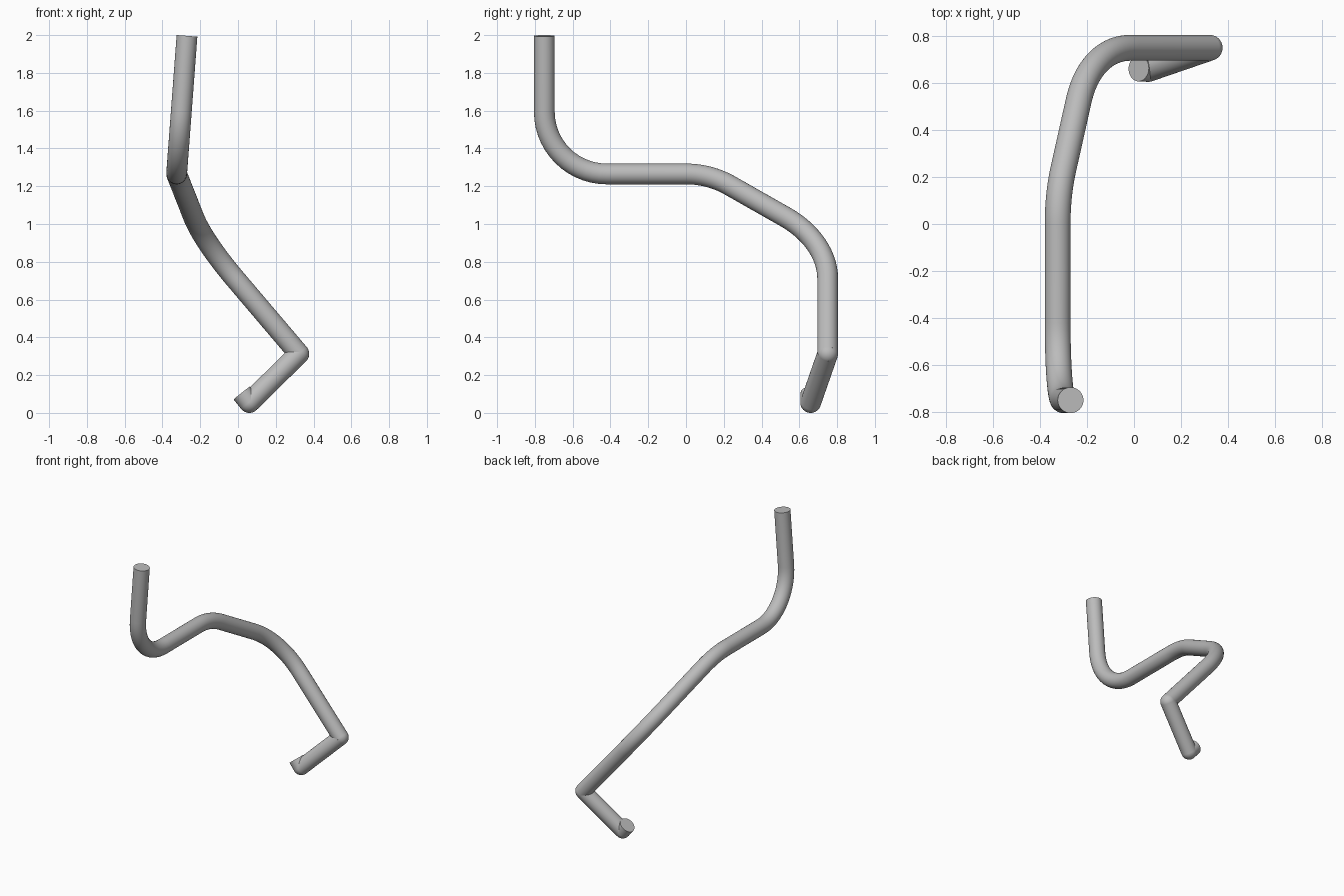
import bpy
import bmesh
import math
from mathutils import Vector

RADIUS = 0.055
SIDES = 40

if "Cube" in bpy.data.objects:
    bpy.data.objects.remove(bpy.data.objects["Cube"], do_unlink=True)

grey = bpy.data.materials.new("plain_grey")
grey.use_nodes = True
colour = (0.5, 0.5, 0.5, 1)
grey.diffuse_color = colour
grey.node_tree.nodes["Principled BSDF"].inputs["Base Color"].default_value = colour


def finish(name, bm):
    bmesh.ops.recalc_face_normals(bm, faces=bm.faces)
    mesh = bpy.data.meshes.new(name)
    bm.to_mesh(mesh)
    bm.free()
    mesh.materials.append(grey)
    obj = bpy.data.objects.new(name, mesh)
    bpy.context.collection.objects.link(obj)
    bpy.ops.object.select_all(action="DESELECT")
    obj.select_set(True)
    bpy.context.view_layer.objects.active = obj
    bpy.ops.object.shade_smooth_by_angle(angle=math.radians(40))
    return obj


def bend(before, corner, after, tangent, steps=14):
    """Points and directions on a circular arc that rounds a corner."""
    a = (corner - before).normalized()
    b = (after - corner).normalized()
    turn = a.angle(b)
    radius = tangent / math.tan(turn / 2)
    inward = (b - a * a.dot(b)).normalized()
    start = corner - a * tangent
    arc = []
    for i in range(steps + 1):
        t = turn * i / steps
        point = start + a * radius * math.sin(t) + inward * radius * (1 - math.cos(t))
        arc.append((point, a * math.cos(t) + inward * math.sin(t)))
    return arc


def tube(name, corners, tangents=()):
    """Round bar through the corners, each inner corner rounded by an arc."""
    path = [(corners[0], (corners[1] - corners[0]).normalized())]
    for i, tangent in enumerate(tangents):
        path += bend(*corners[i:i + 3], tangent)
    path.append((corners[-1], (corners[-1] - corners[-2]).normalized()))
    bm = bmesh.new()
    rings = []
    previous = path[0][1]
    side = previous.orthogonal().normalized()
    for point, direction in path:
        side = previous.rotation_difference(direction) @ side
        across = direction.cross(side)
        angles = [math.tau * k / SIDES for k in range(SIDES)]
        rings.append([bm.verts.new(point + RADIUS * (side * math.cos(t) + across * math.sin(t)))
                      for t in angles])
        previous = direction
    for lower, upper in zip(rings, rings[1:]):
        for k in range(SIDES):
            n = (k + 1) % SIDES
            bm.faces.new((lower[k], lower[n], upper[n], upper[k]))
    bm.faces.new(rings[0])
    bm.faces.new(rings[-1])
    return finish(name, bm)


def joint(name, centre):
    bm = bmesh.new()
    bmesh.ops.create_uvsphere(bm, u_segments=SIDES, v_segments=20, radius=RADIUS)
    bmesh.ops.translate(bm, verts=bm.verts, vec=centre)
    return finish(name, bm)


# Corner points of the bent bar, from the top end to the foot
top = Vector((-0.27, -0.75, 1.996))
front_bend = Vector((-0.325, -0.75, 1.265))
middle_bend = Vector((-0.325, 0.125, 1.265))
back_bend = Vector((-0.185, 0.75, 0.91))
elbow = Vector((0.322, 0.75, 0.313))
foot = Vector((0.06, 0.66, 0.055))
foot_end = Vector((0.02, 0.662, 0.105))

# Long bar with three broad bends
tube("main_bar", [top, front_bend, middle_bend, back_bend, elbow], (0.33, 0.125, 0.26))

# Short lower bar and the stub at its foot, with tight rounded corners
joint("elbow_joint", elbow)
tube("lower_bar", [elbow, foot])
joint("foot_joint", foot)
tube("foot_stub", [foot, foot_end])
